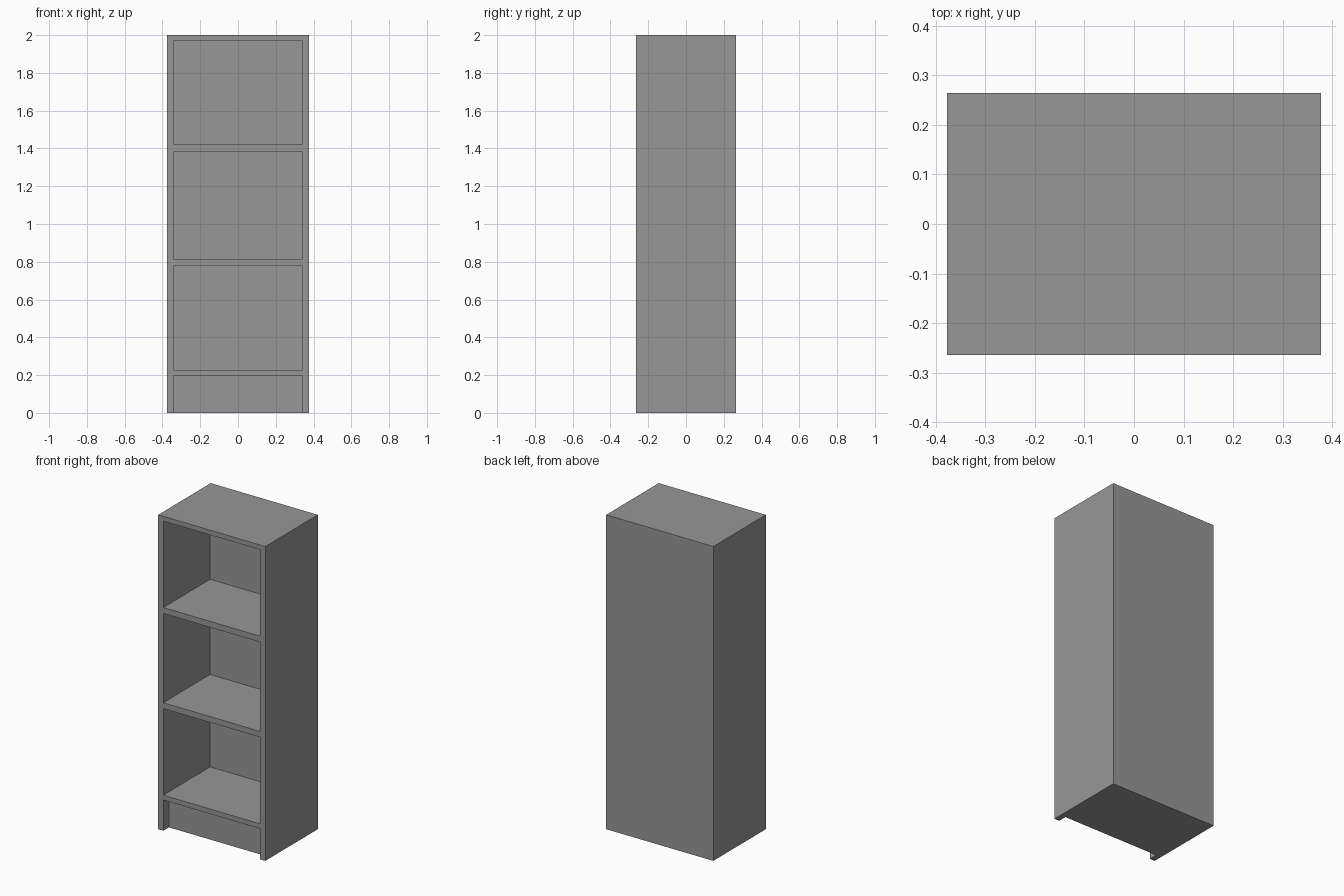
import bpy
import bmesh
from mathutils import Matrix, Vector

cube = bpy.data.objects.get("Cube")
if cube:
    bpy.data.objects.remove(cube, do_unlink=True)

HALF_W, HALF_D, HEIGHT = 0.377, 0.264, 2.0
INNER_W = 0.341            # half width between the side panels
BACK_Y = 0.207             # inner face of the back panel
KICK_Y = -0.208            # front face of the recessed plinth
COMPARTMENTS = [(0.226, 0.777), (0.814, 1.382), (1.42, 1.97)]
PLINTH_TOP = 0.195


def add_box(bm, low, high):
    low, high = Vector(low), Vector(high)
    matrix = Matrix.Translation((low + high) / 2) @ Matrix.Diagonal((*(high - low), 1))
    bmesh.ops.create_cube(bm, size=1, matrix=matrix)


def make_object(name, boxes):
    bm = bmesh.new()
    for low, high in boxes:
        add_box(bm, low, high)
    mesh = bpy.data.meshes.new(name)
    bm.to_mesh(mesh)
    bm.free()
    obj = bpy.data.objects.new(name, mesh)
    bpy.context.collection.objects.link(obj)
    return obj


grey = bpy.data.materials.new("mid_grey")
grey.use_nodes = True
colour = (0.31, 0.31, 0.31, 1)
grey.diffuse_color = colour
grey.node_tree.nodes["Principled BSDF"].inputs["Base Color"].default_value = colour

# Cabinet block with side panels, shelves, back and plinth in one piece
cabinet = make_object("bookcase_cabinet",
                      [((-HALF_W, -HALF_D, 0), (HALF_W, HALF_D, HEIGHT))])
cabinet.data.materials.append(grey)

# Openings: three compartments and the toe space below them
front = -HALF_D - 0.1
openings = [((-INNER_W, front, z0), (INNER_W, BACK_Y, z1)) for z0, z1 in COMPARTMENTS]
openings.append(((-INNER_W, front, -0.1), (INNER_W, KICK_Y, PLINTH_TOP)))
cutter = make_object("opening_cutter", openings)
cutter.hide_render = True

cut = cabinet.modifiers.new("openings", "BOOLEAN")
cut.operation = "DIFFERENCE"
cut.solver = "EXACT"
cut.object = cutter
bpy.context.view_layer.objects.active = cabinet
bpy.ops.object.modifier_apply(modifier=cut.name)
bpy.data.objects.remove(cutter, do_unlink=True)
